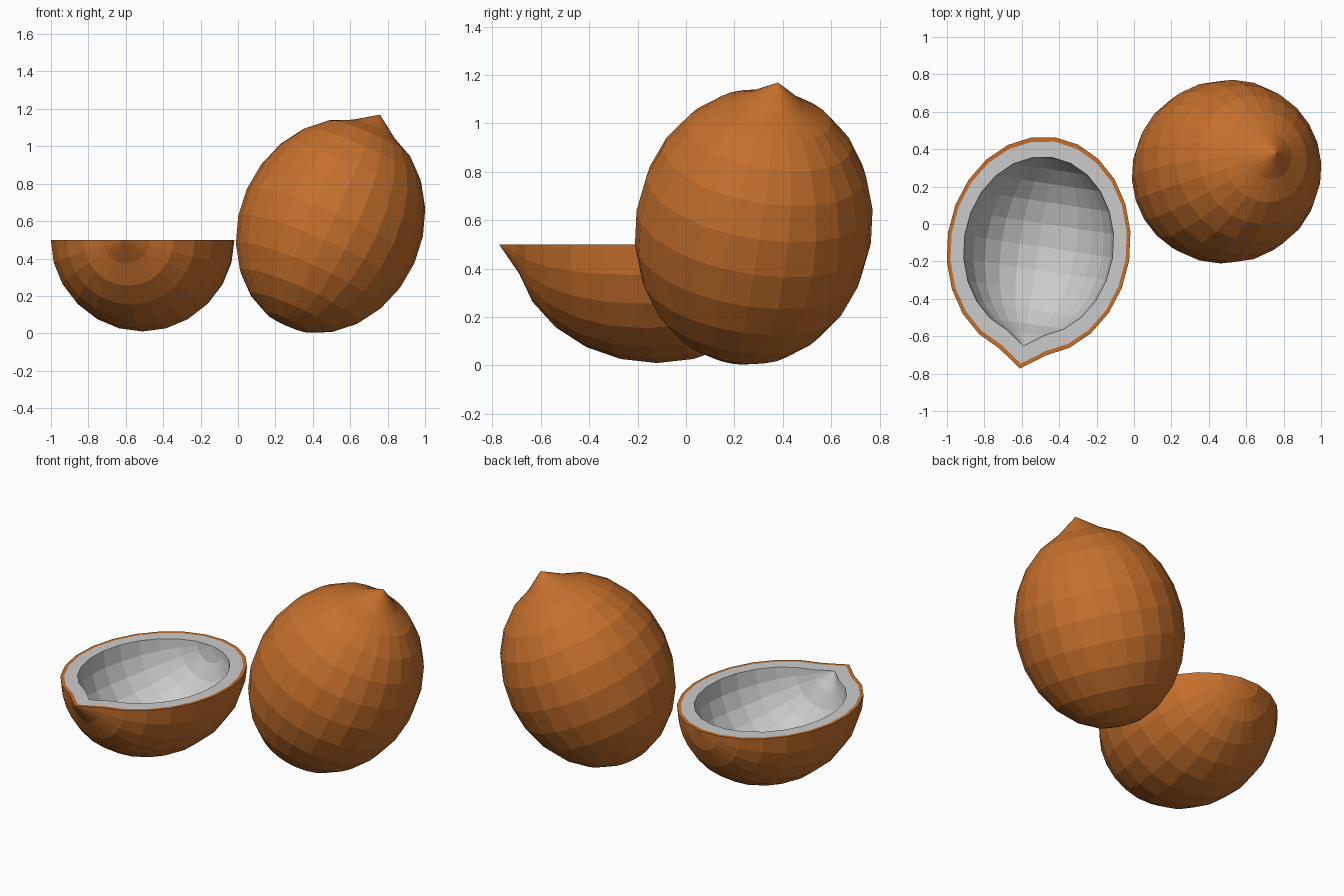
import bpy, bmesh
from math import sin, cos, pi
from mathutils import Vector

if "Cube" in bpy.data.objects:
    bpy.data.objects.remove(bpy.data.objects["Cube"])

RINGS, SEGS = 12, 24
RADIUS, HALF_LEN, TIP = 0.49, 0.59, 0.66
SHELL, CAVITY = 0.96, 0.816

brown = bpy.data.materials.new("husk_brown")
brown.diffuse_color = (0.56, 0.16, 0.025, 1)
brown.use_nodes = True
brown.node_tree.nodes["Principled BSDF"].inputs["Base Color"].default_value = brown.diffuse_color

# (radius, distance along axis): an ellipsoid with its pole pulled to a point
PROFILE = [(RADIUS * sin(pi * k / RINGS), HALF_LEN * cos(pi * k / RINGS))
           for k in range(RINGS + 1)]
PROFILE[0] = (0, TIP)


def lathe(bm, center, axis, u, w, scale, segs):
    """Revolve the profile by 15 degree steps; returns rows of vertices."""
    rows = []
    for r, t in PROFILE:
        rows.append([bm.verts.new(center + scale * (axis * t + r * (
            u * cos(2 * pi * s / SEGS) + w * sin(2 * pi * s / SEGS))))
            for s in range(segs + 1)])
    for a, b in zip(rows, rows[1:]):
        for s in range(segs):
            bm.faces.new((a[s], a[s + 1], b[s + 1], b[s]))
    return rows


def rim_points(bm, center, axis, u, scale):
    """Closed outline of the cut face."""
    side_a = [center + scale * (axis * t + u * r) for r, t in PROFILE]
    side_b = [center + scale * (axis * t - u * r) for r, t in PROFILE]
    return [bm.verts.new(p) for p in side_a + side_b[-2:0:-1]]


def rim(bm, center, axis, u, outer, inner):
    o = rim_points(bm, center, axis, u, outer)
    i = rim_points(bm, center, axis, u, inner)
    n = len(o)
    for k in range(n):
        bm.faces.new((o[k], o[(k + 1) % n], i[(k + 1) % n], i[k]))


def finish(bm, name, mat=None, rim_up=False):
    bmesh.ops.remove_doubles(bm, verts=bm.verts, dist=0.0005)
    bmesh.ops.recalc_face_normals(bm, faces=bm.faces)
    if rim_up:
        bm.normal_update()
        flat = [f for f in bm.faces
                if all(abs(v.co.z - 0.5) < 1e-4 for v in f.verts)]
        if sum(f.normal.z for f in flat) < 0:
            bmesh.ops.reverse_faces(bm, faces=bm.faces)
    mesh = bpy.data.meshes.new(name)
    bm.to_mesh(mesh)
    bm.free()
    if mat:
        mesh.materials.append(mat)
    obj = bpy.data.objects.new(name, mesh)
    bpy.context.collection.objects.link(obj)


# Whole coconut, leaning back and to the right
axis = Vector((0.265, 0.1, 0.597)).normalized()
u = axis.cross(Vector((0, 1, 0))).normalized()
bm = bmesh.new()
lathe(bm, Vector((0.495, 0.28, 0.573)), axis, u, axis.cross(u), 1, SEGS)
finish(bm, "whole_coconut", brown)

# Half coconut lying on its side, cut face up
center = Vector((-0.51, -0.12, 0.5))
axis = Vector((-0.15, -0.98, 0)).normalized()
down = Vector((0, 0, -1))
u = axis.cross(down)

# Husk: outer bowl and thin brown rim
bm = bmesh.new()
lathe(bm, center, axis, u, down, 1, SEGS // 2)
rim(bm, center, axis, u, 1, SHELL)
finish(bm, "half_coconut_husk", brown, True)

# Flesh: wide pale rim and hollow cavity
bm = bmesh.new()
lathe(bm, center, axis, u, down, CAVITY, SEGS // 2)
rim(bm, center, axis, u, SHELL, CAVITY)
finish(bm, "half_coconut_flesh", None, True)
